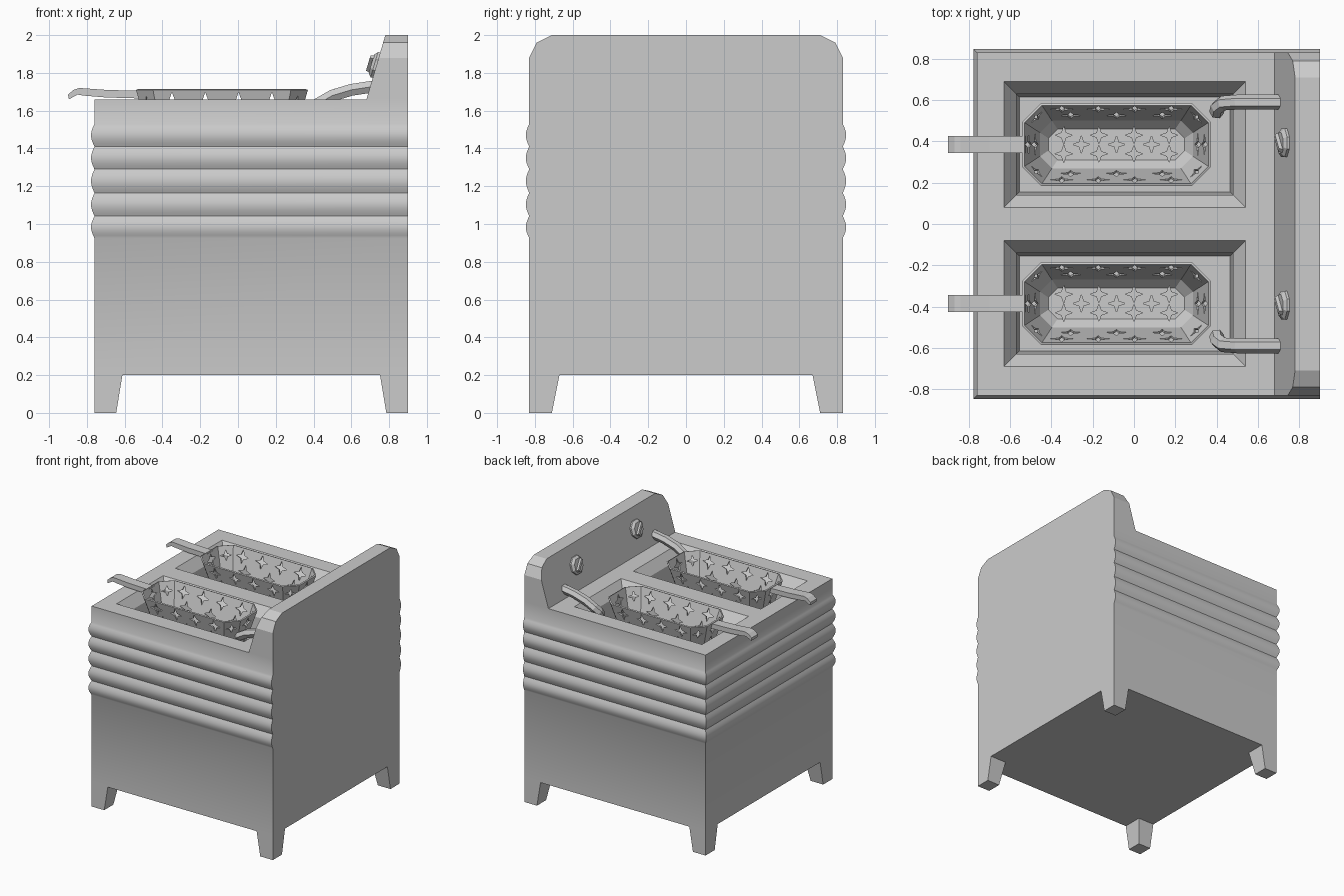
import bpy, bmesh
from math import pi, sin, cos
from mathutils import Vector

if "Cube" in bpy.data.objects:
    bpy.data.objects.remove(bpy.data.objects["Cube"])


def finish(bm, name, smooth=None):
    bmesh.ops.recalc_face_normals(bm, faces=bm.faces)
    me = bpy.data.meshes.new(name)
    bm.to_mesh(me)
    bm.free()
    ob = bpy.data.objects.new(name, me)
    bpy.context.collection.objects.link(ob)
    return ob


def add_loft(bm, rings, cap_start=True, cap_end=True):
    vs = [[bm.verts.new(p) for p in r] for r in rings]
    n = len(vs[0])
    for a, b in zip(vs, vs[1:]):
        for i in range(n):
            j = (i + 1) % n
            bm.faces.new((a[i], a[j], b[j], b[i]))
    if cap_start:
        bm.faces.new(vs[0][::-1])
    if cap_end:
        bm.faces.new(vs[-1])


def loft(name, rings, **caps):
    bm = bmesh.new()
    add_loft(bm, rings, **caps)
    return finish(bm, name)


def activate(ob):
    bpy.ops.object.select_all(action='DESELECT')
    ob.select_set(True)
    bpy.context.view_layer.objects.active = ob


def cut(ob, cutter):
    cutter.hide_render = True
    activate(ob)
    m = ob.modifiers.new("cut", 'BOOLEAN')
    m.operation, m.solver, m.object = 'DIFFERENCE', 'EXACT', cutter
    bpy.ops.object.modifier_apply(modifier=m.name)
    bpy.data.objects.remove(cutter)


def rect(x0, x1, y0, y1, z):
    return [(x0, y0, z), (x1, y0, z), (x1, y1, z), (x0, y1, z)]


# Cabinet body: ribs bulge on three sides, right side stays flat
levels = [(0.2, 0)]
valleys = [0.925, 1.042, 1.165, 1.29, 1.41, 1.53]
for a, b in zip(valleys, valleys[1:]):
    levels += [(a + (b - a) * k / 8, 0.018 * sin(pi * k / 8)) for k in range(8)]
levels += [(1.53, 0), (1.66, 0)]
body = loft("cabinet_body", [rect(-0.76 - o, 0.9, -0.83 - o, 0.83 + o, z) for z, o in levels])

# Two stepped frying wells sunk into the top
for s in (1, -1):
    rings = []
    for i, z in ((0, 1.72), (0, 1.66), (0.06, 1.58), (0.075, 1.33)):
        rings.append([(x, s * y, z) for x, y, z in rect(-0.63 + i, 0.54 - i, 0.08 + i, 0.69 - i, z)])
    cut(body, loft("well_cutter", rings))
activate(body)
bpy.ops.object.shade_smooth_by_angle(angle=28 * pi / 180)

# Tapered corner feet
for px, py, label in ((-1, -1, "front_left"), (1, -1, "front_right"), (-1, 1, "back_left"), (1, 1, "back_right")):
    ex = 0.9 if px > 0 else -0.76
    ey = 0.83 * py
    loft("foot_" + label, [rect(ex, ex - px * wx, ey, ey - py * wy, z)
                           for z, wx, wy in ((0, 0.115, 0.12), (0.2, 0.148, 0.16))])

# Splash panel with clipped top corners and a sloping inner face
outline = [(-0.83, 1.66), (-0.83, 1.88), (-0.79, 1.96), (-0.71, 2.0),
           (0.71, 2.0), (0.79, 1.96), (0.83, 1.88), (0.83, 1.66)]
loft("control_panel", [[(0.9, y, z) for y, z in outline],
                       [(0.68 + (z - 1.66) * 0.1 / 0.34, y, z) for y, z in outline]])


def octagon(cx, cy, inset, z):
    hx, hy, c = 0.455 - inset, 0.2 - inset, 0.09 - 0.35 * inset
    q = [(hx, hy - c), (hx - c, hy), (c - hx, hy), (-hx, hy - c),
         (-hx, c - hy), (c - hx, -hy), (hx - c, -hy), (hx, c - hy)]
    return [Vector((cx + x, cy + y, z)) for x, y in q]


def add_star(bm, centre, u, n, r=0.05, depth=0.03):
    v = n.cross(u)
    pts = []
    for k in range(8):
        rad = r if k % 2 == 0 else r * 0.36
        pts.append(centre + u * rad * cos(k * pi / 4) + v * rad * sin(k * pi / 4))
    add_loft(bm, [[p - n * depth for p in pts], [p + n * depth for p in pts]])


def basket(cy, label):
    cx = -0.085
    rings = [octagon(cx, cy, i, z) for i, z in ((0, 1.71), (0.075, 1.45), (0.12, 1.40))]
    ob = loft("basket_" + label, rings, cap_start=False)
    activate(ob)
    m = ob.modifiers.new("thickness", 'SOLIDIFY')
    m.thickness, m.offset = 0.012, -1
    bpy.ops.object.modifier_apply(modifier=m.name)
    # star perforations on walls and floor
    bm = bmesh.new()
    top, low = rings[0], rings[1]
    for k in range(8):
        a, b, c, d = top[k], top[(k + 1) % 8], low[k], low[(k + 1) % 8]
        u = (b - a).normalized()
        n = u.cross((c + d - a - b).normalized())
        n.normalize()
        length = (b - a).length
        rows = ((0.25, 4), (0.66, 3)) if length > 0.5 else ((0.25, 1), (0.68, 1)) if length > 0.15 else ((0.27, 1),)
        for v, count in rows:
            for i in range(count):
                t = (i + 0.5) / count
                p = a.lerp(b, t).lerp(c.lerp(d, t), v)
                add_star(bm, p, u, n, 0.055 if length > 0.15 else 0.042)
    for y, count in ((-0.045, 4), (0, 3), (0.045, 4)):
        for i in range(count):
            x = cx + (i - (count - 1) / 2) * 0.17
            add_star(bm, Vector((x, cy + y, 1.40)), Vector((1, 0, 0)), Vector((0, 0, 1)), 0.042)
    cut(ob, finish(bm, "star_cutter"))


def knob(y, label):
    n = Vector((-0.34, 0, 0.1)).normalized()
    u = Vector((0, 1, 0))
    v = n.cross(u)
    c = Vector((0.733, y, 1.84))

    def disc(r, h):
        return [c + n * h + (u * cos(k * pi / 4 + pi / 8) + v * sin(k * pi / 4 + pi / 8)) * r for k in range(8)]
    loft("knob_" + label, [disc(0.075, -0.01), disc(0.075, 0.012), disc(0.055, 0.028)])
    # diagonal grip bar
    p, q = (u + v).normalized(), (u - v).normalized()

    def bar(l, w, h):
        return [c + n * h + p * a * l + q * b * w for a, b in ((1, 1), (-1, 1), (-1, -1), (1, -1))]
    loft("knob_grip_" + label, [bar(0.058, 0.015, 0.01), bar(0.05, 0.01, 0.045)])


handle_profile = [(-0.525, 1.705), (-0.7, 1.71), (-0.84, 1.72), (-0.87, 1.71), (-0.9, 1.685),
                  (-0.895, 1.66), (-0.85, 1.685), (-0.82, 1.68), (-0.7, 1.67), (-0.525, 1.665)]
tap_path = [(0.73, 0.59, 1.73), (0.6, 0.59, 1.71), (0.5, 0.59, 1.68), (0.43, 0.585, 1.64),
            (0.405, 0.565, 1.61), (0.4, 0.54, 1.57)]

for s, label in ((1, "back"), (-1, "front")):
    basket(0.385 * s, label)
    # flat basket handle with drooped tip
    loft("basket_handle_" + label, [[(x, 0.385 * s + w, z) for x, z in handle_profile] for w in (-0.041, 0.041)])
    knob(0.393 * s, label)
    # hexagonal filling tap
    cu = bpy.data.curves.new("tap_" + label, 'CURVE')
    cu.dimensions = '3D'
    cu.bevel_depth, cu.bevel_resolution, cu.use_fill_caps = 0.036, 1, True
    sp = cu.splines.new('POLY')
    sp.points.add(len(tap_path) - 1)
    for pt, (x, y, z) in zip(sp.points, tap_path):
        pt.co = (x, y * s, z, 1)
    sp.use_smooth = False
    tap = bpy.data.objects.new("tap_" + label, cu)
    bpy.context.collection.objects.link(tap)
    activate(tap)
    bpy.ops.object.convert(target='MESH')
